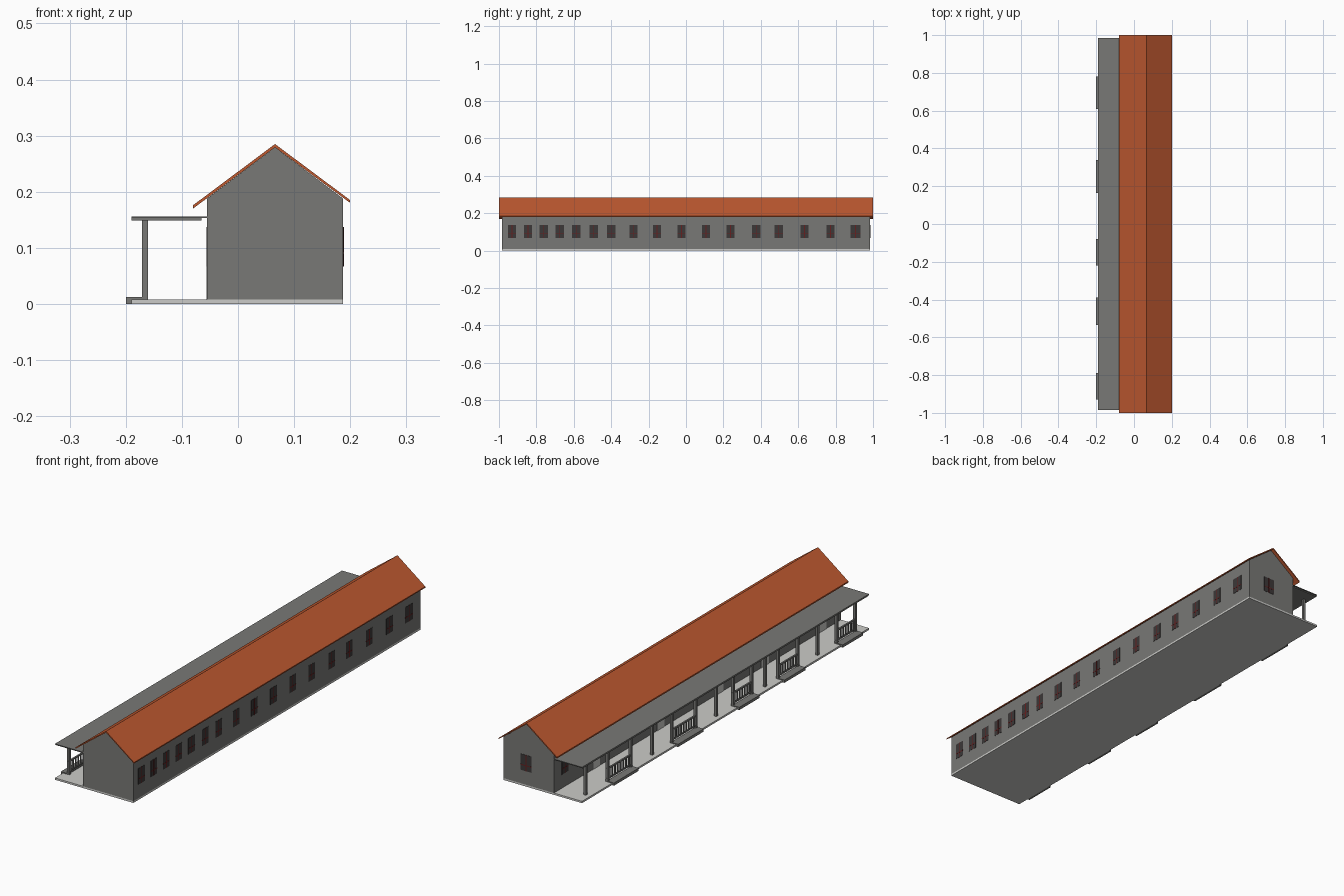
import bpy, bmesh

if "Cube" in bpy.data.objects:
    bpy.data.objects.remove(bpy.data.objects["Cube"])


def material(name, rgb):
    m = bpy.data.materials.new(name)
    m.diffuse_color = (*rgb, 1)
    m.use_nodes = True
    m.node_tree.nodes["Principled BSDF"].inputs["Base Color"].default_value = m.diffuse_color
    return m


GREY = material("wall grey", (0.19, 0.19, 0.18))
LIGHT = material("concrete light grey", (0.60, 0.60, 0.58))
ORANGE = material("roof orange", (0.52, 0.10, 0.03))
DARK = material("window dark", (0.045, 0.04, 0.04))
RED = material("frame dark red", (0.13, 0.014, 0.014))


def finish(bm, name, mats):
    bmesh.ops.recalc_face_normals(bm, faces=bm.faces)
    me = bpy.data.meshes.new(name)
    bm.to_mesh(me)
    bm.free()
    for m in mats:
        me.materials.append(m)
    ob = bpy.data.objects.new(name, me)
    bpy.context.collection.objects.link(ob)
    return ob


def add_box(bm, x0, x1, y0, y1, z0, z1, mi=0):
    vs = bmesh.ops.create_cube(bm, size=1)["verts"]
    for v in vs:
        v.co.x = x1 if v.co.x > 0 else x0
        v.co.y = y1 if v.co.y > 0 else y0
        v.co.z = z1 if v.co.z > 0 else z0
    for f in {f for v in vs for f in v.link_faces}:
        f.material_index = mi


def box(name, mat, *dims):
    bm = bmesh.new()
    add_box(bm, *dims)
    return finish(bm, name, [mat])


def prism(name, mat, profile, y0, y1):
    """Extrude an (x, z) outline along y."""
    bm = bmesh.new()
    f = bm.faces.new([bm.verts.new((x, y0, z)) for x, z in profile])
    r = bmesh.ops.extrude_face_region(bm, geom=[f])
    for v in r["geom"]:
        if isinstance(v, bmesh.types.BMVert):
            v.co.y = y1
    return finish(bm, name, [mat])


# floor slab, house body and gabled roof
box("floor_slab", LIGHT, -0.19, 0.187, -0.985, 0.985, 0, 0.008)
prism("house_walls", GREY,
      [(-0.055, 0.008), (0.187, 0.008), (0.187, 0.188), (0.066, 0.279), (-0.055, 0.188)],
      -0.985, 0.985)
prism("gable_roof", ORANGE,
      [(-0.08, 0.170), (0.066, 0.279), (0.2, 0.180), (0.2, 0.185), (0.066, 0.285), (-0.08, 0.176)],
      -1, 1)

# porch roof: thin sheet over a ceiling board
box("porch_roof_sheet", GREY, -0.19, -0.055, -0.985, 0.985, 0.153, 0.156)
box("porch_ceiling", GREY, -0.19, -0.065, -0.98, 0.98, 0.149, 0.153)

# entrance bays: kerb step, two posts and a balustrade each
bays = [(0.61, 0.78), (0.165, 0.34), (-0.22, -0.08), (-0.535, -0.39), (-0.93, -0.79)]
steps, rails, posts = bmesh.new(), bmesh.new(), bmesh.new()
post_ys = [0.925, 0.47, 0.03, -0.305, -0.665]
for a, b in bays:
    add_box(steps, -0.2, -0.166, a, b, 0.008, 0.012)
    add_box(steps, -0.2, -0.19, a, b, 0, 0.008)
    post_ys += [a + 0.006, b - 0.006]
    add_box(rails, -0.169, -0.162, a, b, 0.060, 0.066)
    add_box(rails, -0.168, -0.163, a, b, 0.018, 0.023)
    n = round((b - a) / 0.018)
    for i in range(1, n):
        y = a + (b - a) * i / n
        add_box(rails, -0.168, -0.163, y - 0.0025, y + 0.0025, 0.02, 0.062)
for y in post_ys:
    add_box(posts, -0.171, -0.160, y - 0.0055, y + 0.0055, 0.008, 0.150)
finish(steps, "porch_steps", [GREY])
finish(rails, "porch_railings", [GREY])
finish(posts, "porch_posts", [GREY])


# windows: dark pane with red centre mullion and sill rail
def window(bm, x, y, w, side, z0=0.067, z1=0.137):
    def plate(u0, u1, a, b, d, mi):
        lo, hi = sorted((x - side * 0.001, x + side * d))
        add_box(bm, lo, hi, y + u0, y + u1, a, b, mi)
    h = w / 2
    plate(-h, h, z0, z1, 0.001, 0)
    plate(-0.002, 0.002, z0, z1, 0.0015, 1)
    plate(-h, h, z0 + 0.022, z0 + 0.026, 0.0015, 1)


right_ys = [-0.93, -0.845, -0.76, -0.675, -0.587, -0.493, -0.40, -0.28, -0.155,
            -0.024, 0.107, 0.238, 0.375, 0.496, 0.633, 0.772, 0.906]
bm = bmesh.new()
for i, y in enumerate(right_ys):
    window(bm, 0.187, y, 0.054 if i == 16 else 0.044, 1)
finish(bm, "right_windows", [DARK, RED])

bm = bmesh.new()
add_box(bm, 0.052, 0.104, 0.984, 0.986, 0.067, 0.137, 0)
add_box(bm, 0.076, 0.080, 0.984, 0.9865, 0.067, 0.137, 1)
add_box(bm, 0.052, 0.104, 0.984, 0.9865, 0.089, 0.093, 1)
finish(bm, "gable_window", [DARK, RED])

# porch side: light doors facing the bays, windows between them
bm, doors = bmesh.new(), bmesh.new()
for y in [0.91, 0.80, 0.57, 0.45, 0.35, 0.13, 0.03, -0.06, -0.25, -0.32, -0.42, -0.60, -0.70, -0.80, -0.93]:
    window(bm, -0.055, y, 0.044, -1)
for a, b in bays:
    y = (a + b) / 2
    add_box(doors, -0.0565, -0.054, y - 0.025, y + 0.025, 0.008, 0.125)
finish(bm, "porch_windows", [DARK, RED])
finish(doors, "porch_doors", [LIGHT])
